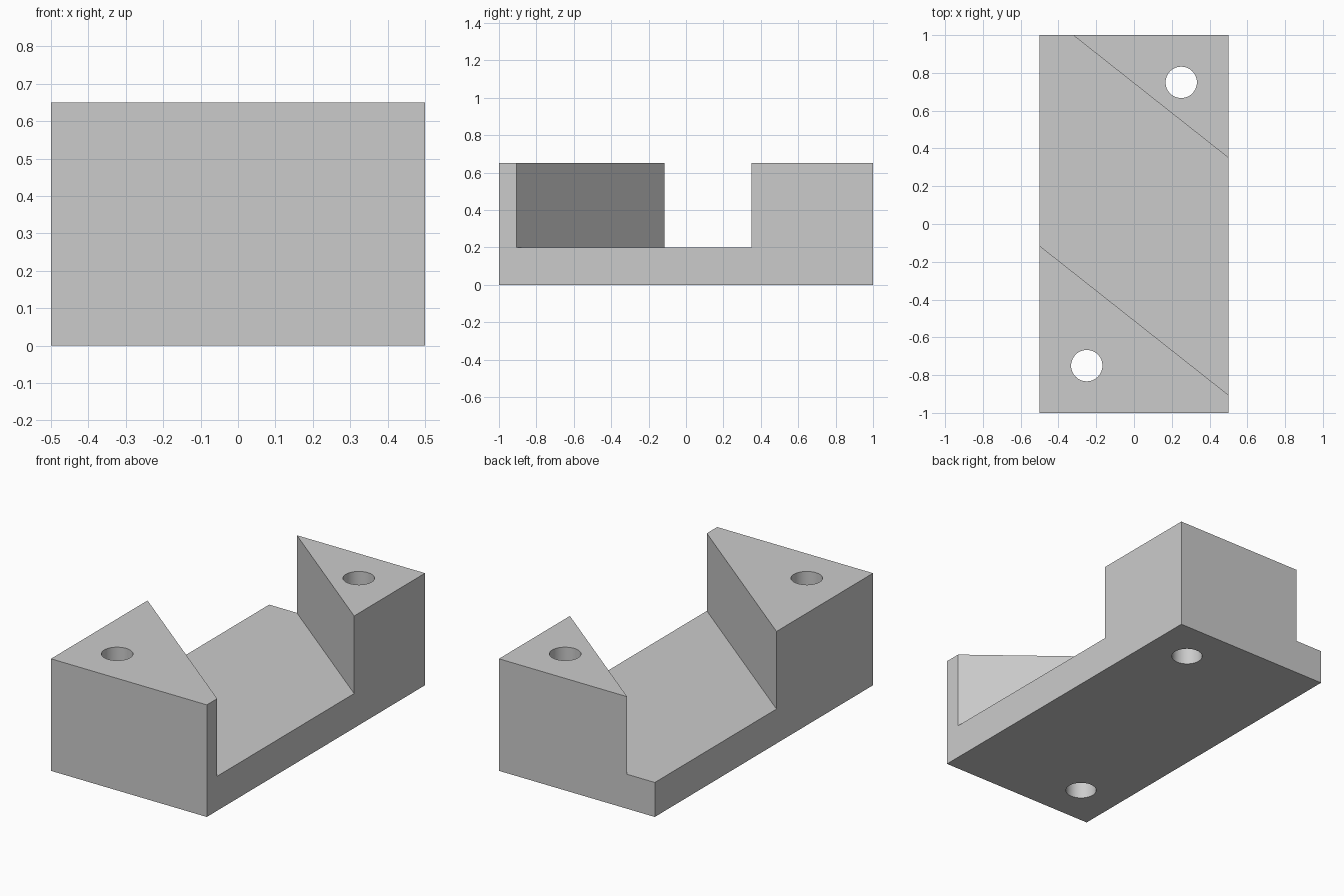
import bpy
import bmesh

if "Cube" in bpy.data.objects:
    bpy.data.objects.remove(bpy.data.objects["Cube"], do_unlink=True)

HALF_W, HALF_L, HEIGHT, FLOOR = 0.5, 1.0, 0.65, 0.2
SLOPE = -0.79

grey = bpy.data.materials.new("light grey")
grey.use_nodes = True
colour = (0.6, 0.6, 0.6, 1)
grey.diffuse_color = colour
grey.node_tree.nodes["Principled BSDF"].inputs["Base Color"].default_value = colour


def prism(name, outline, bottom, top):
    """Extrude a flat outline upward into a solid."""
    bm = bmesh.new()
    face = bm.faces.new([bm.verts.new((x, y, bottom)) for x, y in outline])
    grown = bmesh.ops.extrude_face_region(bm, geom=[face])["geom"]
    verts = [v for v in grown if isinstance(v, bmesh.types.BMVert)]
    bmesh.ops.translate(bm, verts=verts, vec=(0, 0, top - bottom))
    bmesh.ops.recalc_face_normals(bm, faces=bm.faces)
    mesh = bpy.data.meshes.new(name)
    bm.to_mesh(mesh)
    bm.free()
    mesh.materials.append(grey)
    obj = bpy.data.objects.new(name, mesh)
    bpy.context.collection.objects.link(obj)
    return obj


def cut(target, cutter):
    mod = target.modifiers.new(cutter.name, "BOOLEAN")
    mod.operation = "DIFFERENCE"
    mod.solver = "EXACT"
    mod.object = cutter
    bpy.context.view_layer.objects.active = target
    bpy.ops.object.modifier_apply(modifier=mod.name)
    bpy.data.objects.remove(cutter, do_unlink=True)


# Main block
block = prism("slotted_block", [(-HALF_W, -HALF_L), (HALF_W, -HALF_L),
                                (HALF_W, HALF_L), (-HALF_W, HALF_L)], 0, HEIGHT)

# Diagonal channel, running past both sides of the block
front_mid, back_mid, reach = -0.51, 0.745, 0.8
channel = prism("channel_cutter", [(-reach, front_mid - SLOPE * reach),
                                   (reach, front_mid + SLOPE * reach),
                                   (reach, back_mid + SLOPE * reach),
                                   (-reach, back_mid - SLOPE * reach)], FLOOR, 1)
cut(block, channel)

# Vertical bolt holes in opposite corners
for side in (-1, 1):
    bpy.ops.mesh.primitive_cylinder_add(vertices=48, radius=0.083, depth=2,
                                        location=(side * 0.25, side * 0.75, 0.3))
    hole = bpy.context.object
    hole.name = "hole_cutter"
    hole.data.materials.append(grey)
    cut(block, hole)

# Smooth hole walls, crisp edges elsewhere
bpy.ops.object.select_all(action="DESELECT")
block.select_set(True)
bpy.context.view_layer.objects.active = block
bpy.ops.object.shade_smooth_by_angle()
